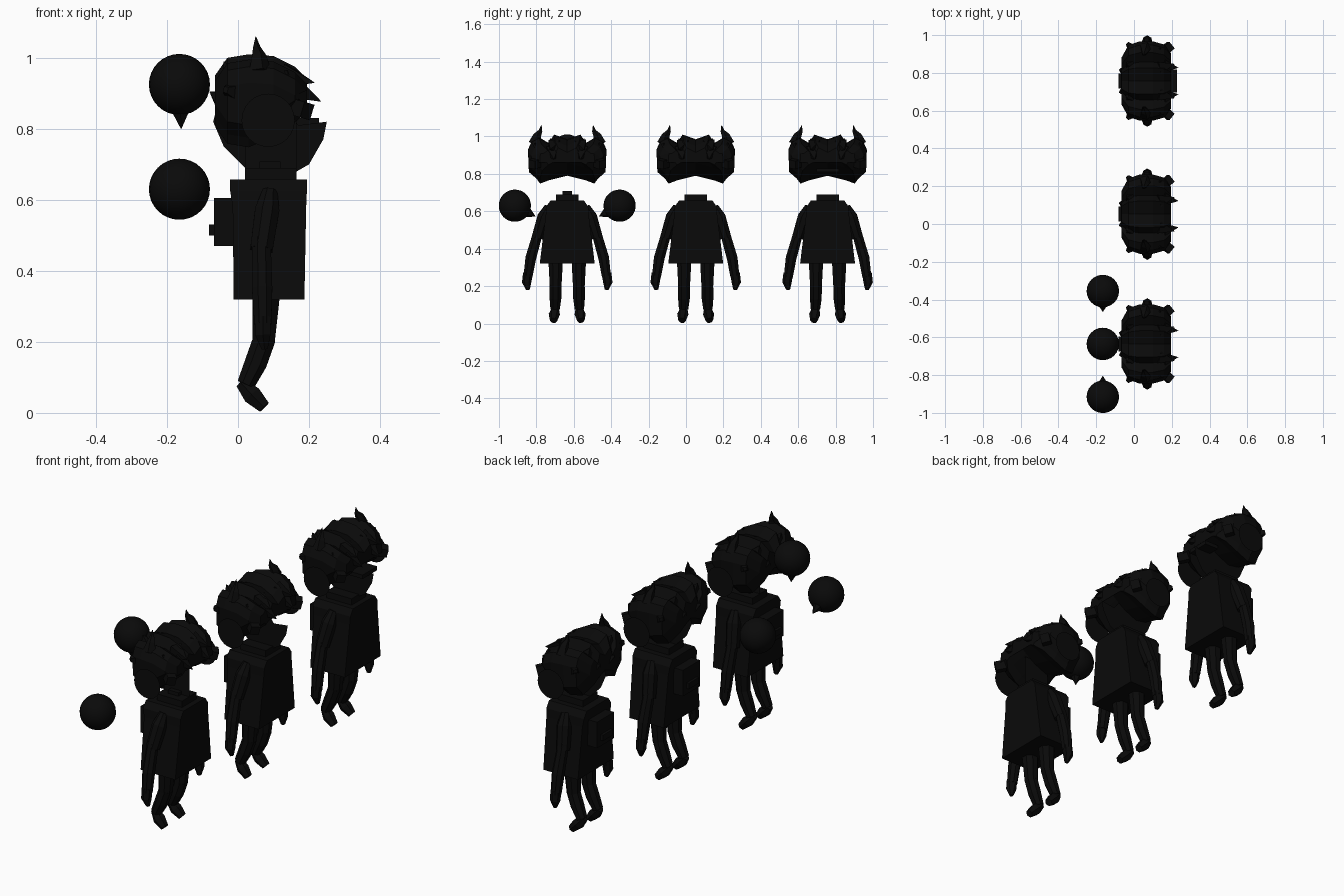
import bpy, bmesh, math
from mathutils import Vector

cube = bpy.data.objects.get("Cube")
if cube:
    bpy.data.objects.remove(cube)

# One near-black colour
black = bpy.data.materials.new("soot_black")
black.use_nodes = True
COLOUR = (0.003, 0.003, 0.003, 1)
black.diffuse_color = COLOUR
black.node_tree.nodes["Principled BSDF"].inputs["Base Color"].default_value = COLOUR


def finish(bm, name, offset, smooth=False):
    bmesh.ops.recalc_face_normals(bm, faces=bm.faces)
    mesh = bpy.data.meshes.new(name)
    bm.to_mesh(mesh)
    bm.free()
    mesh.materials.append(black)
    if smooth:
        mesh.polygons.foreach_set("use_smooth", [True] * len(mesh.polygons))
    ob = bpy.data.objects.new(name, mesh)
    ob.location = (0, offset, 0)
    bpy.context.collection.objects.link(ob)


def loft(name, offset, rings):
    """Closed solid through a list of equal-length point rings."""
    bm = bmesh.new()
    rows = [[bm.verts.new(p) for p in ring] for ring in rings]
    n = len(rows[0])
    for a, b in zip(rows, rows[1:]):
        for i in range(n):
            j = (i + 1) % n
            bm.faces.new((a[i], a[j], b[j], b[i]))
    bm.faces.new(rows[0])
    bm.faces.new(rows[-1])
    finish(bm, name, offset)


def tube(name, offset, path, radii, sides=8):
    """Round limb or spike that follows a path."""
    pts = [Vector(p) for p in path]
    rings = []
    for i, p in enumerate(pts):
        d = pts[min(i + 1, len(pts) - 1)] - pts[max(i - 1, 0)]
        u = d.cross(Vector((0, 1, 0.01))).normalized()
        v = d.cross(u).normalized()
        turn = [math.tau * (k + .5) / sides for k in range(sides)]
        rings.append([p + radii[i] * (u * math.cos(t) + v * math.sin(t)) for t in turn])
    loft(name, offset, rings)


def box(name, offset, x, y, z):
    loft(name, offset, [[(x[0], y[0], h), (x[1], y[0], h), (x[1], y[1], h), (x[0], y[1], h)] for h in z])


def ball(name, offset, centre, radius):
    bm = bmesh.new()
    bmesh.ops.create_uvsphere(bm, u_segments=24, v_segments=16, radius=radius)
    bmesh.ops.translate(bm, verts=bm.verts, vec=centre)
    finish(bm, name, offset, smooth=True)


def card(name, offset, y, outline):
    """Flat sheet standing in the x-z plane."""
    bm = bmesh.new()
    bm.faces.new([bm.verts.new((x, y, z)) for x, z in outline])
    finish(bm, name, offset)


def hair(offset):
    # Cap whose lower rim rises and whose crown drops towards the front
    half = [(.07, 1.01), (.1, .965), (.15, .995), (.19, .975), (.21, .93), (.205, .81),
            (.165, .775), (.145, .748), (.1, .765)]
    outline = [(0, .985)] + half + [(0, .79)] + [(-y, z) for y, z in half[::-1]]
    stations = [(-.065, .6, .06, .06), (-.03, .9, .01, .01), (.03, 1, 0, 0), (.1, 1, .005, .03),
                (.16, .92, .035, .07), (.195, .7, .07, .1)]
    loft("hair", offset, [[(x, y * k, z - drop if z > .9 else z + rise) for y, z in outline]
                          for x, k, drop, rise in stations])
    for s in (-1, 1):
        # Curved horns, back tufts and fringe tufts
        tube("horn", offset, [(.06, s * .175, .96), (.058, s * .16, 1.005), (.052, s * .143, 1.03),
                              (.05, s * .138, 1.06)], [.034, .022, .011, .001], 5)
        tube("crown_tuft", offset, [(-.01, s * .08, .93), (-.04, s * .09, .99)], [.05, .001], 4)
        tube("back_tuft", offset, [(-.03, s * .05, .87), (-.08, s * .06, .905)], [.05, .001], 4)
        tube("side_tuft", offset, [(.01, s * .15, .9), (-.035, s * .2, .91)], [.05, .012], 4)
        tube("fringe_tuft", offset, [(.15, s * .08, .92), (.234, s * .07, .877)], [.045, .001], 4)
        tube("brow_tuft", offset, [(.13, s * .07, .95), (.215, s * .09, .93)], [.045, .001], 4)


def figure(offset):
    # Coat, collar and pack
    coat = [(.32, .147, -.012, .187), (.58, .115, -.015, .192), (.625, .112, -.022, .194), (.657, .09, -.022, .194)]
    loft("coat", offset, [[(a, -w, z), (b, -w, z), (b, w, z), (a, w, z)] for z, w, a, b in coat])
    box("collar", offset, (.02, .165), (-.06, .06), (.65, .69))
    box("back_pack", offset, (-.068, -.01), (-.07, .07), (.47, .605))
    box("pack_pocket", offset, (-.082, -.06), (-.04, .04), (.5, .53))
    for s in (-1, 1):
        # Arms and hands
        tube("upper_arm", offset, [(.09, s * .1, .625), (.082, s * .125, .57), (.066, s * .158, .46)],
             [.022, .037, .034])
        tube("forearm", offset, [(.066, s * .155, .49), (.068, s * .195, .35), (.07, s * .21, .25)],
             [.028, .031, .026])
        tube("hand", offset, [(.07, s * .21, .27), (.07, s * .217, .22), (.075, s * .21, .18)],
             [.026, .025, .01], 6)
        # Legs with bent knees and drooping feet
        tube("thigh", offset, [(.08, s * .062, .34), (.072, s * .062, .2)], [.042, .034])
        tube("shin", offset, [(.075, s * .062, .21), (.05, s * .063, .14), (.022, s * .065, .08)],
             [.034, .034, .027])
        tube("foot", offset, [(.008, s * .063, .085), (.04, s * .069, .05), (.074, s * .073, .016)],
             [.018, .03, .02], 6)
        # Flat round ear plates, with blocks and aerials in front of them
        turn = [math.tau * k / 24 for k in range(24)]
        card("ear_plate", offset, s * .232, [(.085 + .075 * math.cos(t), .824 + .075 * math.sin(t)) for t in turn])
        tube("aerial_block", offset, [(.155, s * .155, .862), (.195, s * .19, .85)], [.032, .032], 4)
        tube("aerial", offset, [(.172, s * .178, .86), (.135, s * .172, .965)], [.007, .005], 5)
    hair(offset)


FIRST, MIDDLE, LAST = -.635, .052, .757
for y in (FIRST, MIDDLE, LAST):
    figure(y)

# Flat neck and face sheets, and small details that differ between the figures
card("neck_sheet", FIRST, 0, [(.02, .655), (.165, .655), (.165, .84), (.02, .84)])
for y in (MIDDLE, LAST):
    card("face_sheet", y, 0, [(.02, .655), (.165, .655), (.165, .68), (.2, .7), (.24, .77), (.25, .82),
                              (.17, .81), (.1, .9), (-.05, .9), (-.07, .82), (-.04, .75), (.02, .69)])
box("collar_knot", FIRST, (.06, .12), (-.025, .025), (.68, .708))
box("visor", LAST, (.15, .228), (-.06, .06), (.81, .83))

# Floating bubbles with pointed tails
bubbles = [((-.165, 0, .925), (-.16, 0, .8)),
           ((-.165, -.28, .63), (-.165, -.17, .572)),
           ((-.165, .28, .63), (-.165, .17, .572))]
for centre, tip in bubbles:
    ball("bubble", FIRST, centre, .086)
    base = Vector(centre).lerp(Vector(tip), .55)
    tube("bubble_tail", FIRST, [base, tip], [.032, .001], 6)
